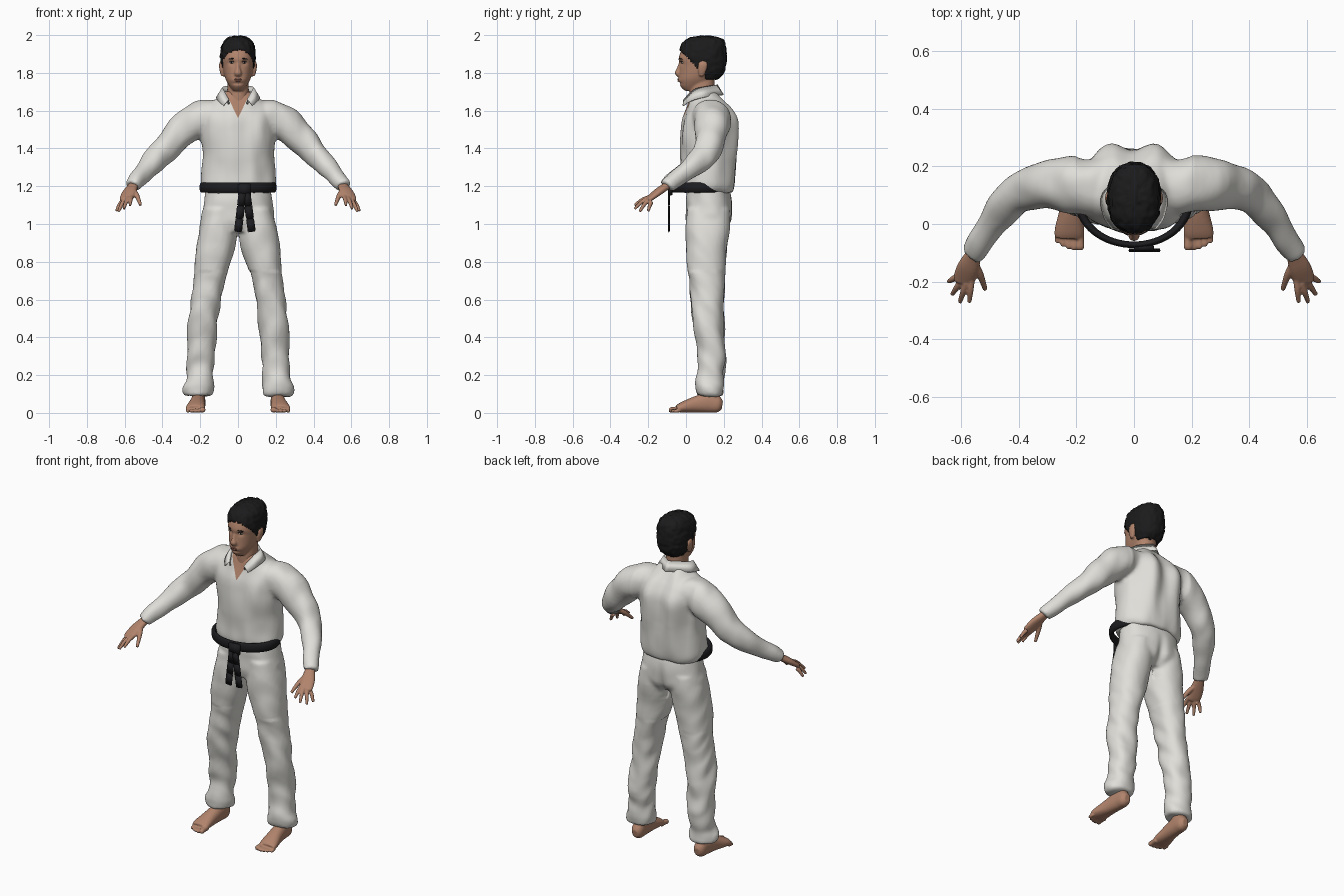
import bpy, bmesh, math, random
from mathutils import Vector, Matrix, noise

random.seed(4)
cube = bpy.data.objects.get("Cube")
if cube:
    bpy.data.objects.remove(cube, do_unlink=True)


def material(name, *rgb):
    m = bpy.data.materials.new(name)
    m.use_nodes = True
    m.diffuse_color = (*rgb, 1)
    m.node_tree.nodes["Principled BSDF"].inputs["Base Color"].default_value = (*rgb, 1)
    return m


CLOTH = material("white cloth", .74, .73, .69)
SKIN = material("warm skin", .44, .23, .15)
HAIR = material("black hair", .011, .011, .012)
BELT = material("black belt", .012, .012, .014)
LIPS = material("lips", .33, .14, .1)
EYE = material("eye white", .55, .5, .46)


def spline(rows, k):
    """Smooth curve through every row of numbers."""
    out = []
    for i in range(len(rows) - 1):
        p = [Vector(rows[min(max(i + d, 0), len(rows) - 1)]) for d in (-1, 0, 1, 2)]
        for j in range(k):
            t = j / k
            out.append(p[1] + (p[2] - p[0]) * t / 2
                       + (p[0] * 2 - p[1] * 5 + p[2] * 4 - p[3]) * t * t / 2
                       + (p[1] * 3 - p[0] - p[2] * 3 + p[3]) * t ** 3 / 2)
    return out + [Vector(rows[-1])]


def loft(bm, rows, s=1, along=False, n=28, k=4):
    """Closed body through rows (x, y, z, half width, half depth)."""
    rows = spline([(r[0] * s, *r[1:]) for r in rows], k)
    rings = []
    for i, r in enumerate(rows):
        c, side, up = Vector(r[:3]), Vector((1, 0, 0)), Vector((0, 1, 0))
        if along:
            t = Vector(rows[min(i + 1, len(rows) - 1)][:3]) - Vector(rows[max(i - 1, 0)][:3])
            side = t.cross((0, 0, 1)).normalized()
            up = side.cross(t).normalized()
        ring = []
        for j in range(n):
            a = math.tau * j / n
            ca, sa = math.cos(a), math.sin(a)
            ring.append(bm.verts.new(c + side * r[3] * math.copysign(abs(ca) ** .9, ca)
                                     + up * r[4] * math.copysign(abs(sa) ** .9, sa)))
        rings.append(ring)
    for a, b in zip(rings, rings[1:]):
        for j in range(n):
            bm.faces.new((a[j], a[j - 1], b[j - 1], b[j]))
    bm.faces.new(rings[0])
    bm.faces.new(rings[-1][::-1])


def make(name, bm, *mats):
    bmesh.ops.recalc_face_normals(bm, faces=bm.faces)
    for f in bm.faces:
        f.smooth = True
    me = bpy.data.meshes.new(name)
    bm.to_mesh(me)
    bm.free()
    for m in mats:
        me.materials.append(m)
    ob = bpy.data.objects.new(name, me)
    bpy.context.collection.objects.link(ob)
    return ob


def fuse(ob, voxel, smooth, shape=None):
    """Blend overlapping bodies into one skin, then shape its points."""
    mod = ob.modifiers.new("fuse", "REMESH")
    mod.mode, mod.voxel_size = "VOXEL", voxel
    mod = ob.modifiers.new("soften", "SMOOTH")
    mod.factor, mod.iterations = .5, smooth
    bpy.context.view_layer.update()
    me = bpy.data.meshes.new_from_object(ob.evaluated_get(bpy.context.evaluated_depsgraph_get()))
    ob.modifiers.clear()
    mats = list(ob.data.materials)
    ob.data = me
    me.materials.clear()
    for m in mats:
        me.materials.append(m)
    moves = [shape(v.co.copy(), v.normal.copy()) for v in me.vertices] if shape else []
    for v, d in zip(me.vertices, moves):
        v.co += d
    for p in me.polygons:
        p.use_smooth = True
        p.material_index = 0


# Shirt: torso and sleeves
bm = bmesh.new()
loft(bm, [(0, .115, 1.165, .18, .13), (0, .115, 1.2, .197, .142), (0, .12, 1.27, .192, .146),
          (0, .122, 1.37, .187, .15), (0, .122, 1.47, .2, .15), (0, .125, 1.55, .2, .142),
          (0, .12, 1.61, .175, .115), (0, .105, 1.665, .115, .085), (0, .095, 1.7, .07, .065)], n=40)
for s in (1, -1):
    loft(bm, [(.08, .125, 1.57, .09, .085), (.17, .135, 1.56, .1, .096), (.25, .14, 1.53, .096, .092),
              (.33, .128, 1.455, .078, .08), (.4, .108, 1.38, .066, .07), (.45, .06, 1.325, .06, .06),
              (.505, -.02, 1.265, .05, .05), (.55, -.085, 1.215, .042, .04),
              (.56, -.1, 1.2, .041, .039)], s, True)
shirt = make("shirt", bm, CLOTH, SKIN)


def shirt_folds(p, n):
    d = n * .01 * noise.noise(Vector((p.x * 13, p.y * 9, p.z * 6)))
    if p.y > .15 and abs(p.x) < .2:
        d.y -= .012 * math.cos(38 * p.x) * min(1, max(0, (p.z - 1.2) * 5)) * min(1, (p.y - .15) * 15)
    return d


fuse(shirt, .01, 6, shirt_folds)

# Open neckline, cut as clean edges and coloured as skin
bm = bmesh.new()
bm.from_mesh(shirt.data)
for s in (1, -1):
    bmesh.ops.bisect_plane(bm, geom=bm.verts[:] + bm.edges[:] + bm.faces[:],
                           plane_co=(0, 0, 1.56), plane_no=(s, 0, -.48))
for f in bm.faces:
    c = f.calc_center_median()
    f.material_index = int(c.y < .1 and abs(c.x) < .48 * (c.z - 1.56))
bm.to_mesh(shirt.data)
bm.free()

# Folded collar: inner, fold and outer edge from the front to the nape
inner = spline([(.045, -.005, 1.635), (.066, .04, 1.67), (.068, .1, 1.69), (0, .158, 1.7)], 6)
fold = spline([(.048, -.014, 1.66), (.077, .04, 1.712), (.076, .1, 1.728), (0, .168, 1.738)], 6)
outer = spline([(.078, -.018, 1.628), (.108, .03, 1.655), (.108, .11, 1.675), (0, .2, 1.685)], 6)
bm = bmesh.new()
rows = [[bm.verts.new(p) for p in row] for row in (inner, fold, outer)]
for a, b in zip(rows, rows[1:]):
    for i in range(len(a) - 1):
        bm.faces.new((a[i], a[i + 1], b[i + 1], b[i]))
collar = make("collar", bm, CLOTH)
collar.modifiers.new("mirror", "MIRROR").use_clip = True
collar.modifiers.new("thickness", "SOLIDIFY").thickness = .007

# Trousers: hips and legs
bm = bmesh.new()
loft(bm, [(0, .118, 1.195, .172, .11), (0, .122, 1.1, .183, .122), (0, .12, 1.02, .193, .122),
          (0, .11, .96, .14, .095)], n=40)
for s in (1, -1):
    loft(bm, [(.095, .118, 1.08, .085, .115), (.105, .114, .98, .1, .117), (.12, .108, .87, .103, .108),
              (.148, .11, .72, .085, .098), (.172, .112, .58, .078, .086), (.185, .12, .45, .077, .08),
              (.198, .137, .3, .074, .074), (.205, .13, .18, .074, .068), (.21, .128, .135, .083, .071),
              (.21, .128, .092, .077, .068)], s)


def trouser_folds(p, n):
    low = 1 if p.z < .75 else .4
    d = n * .014 * low * noise.noise(Vector((p.x * 9, p.y * 7, p.z * 11 + p.y * 10)))
    if p.y > .15 and p.z > .9:
        d.y -= .018 * math.exp(-(p.x / .025) ** 2) * min(1, max(0, (1.15 - p.z) * 8))
    return d


fuse(make("trousers", bm, CLOTH), .01, 5, trouser_folds)

# Head with neck, nose and ears
bm = bmesh.new()
loft(bm, [(0, .03, 1.705, .026, .036), (0, .04, 1.73, .045, .07), (0, .055, 1.765, .065, .093),
          (0, .075, 1.8, .076, .111), (0, .08, 1.84, .082, .114), (0, .083, 1.875, .085, .122),
          (0, .09, 1.92, .084, .115), (0, .095, 1.955, .072, .1), (0, .1, 1.98, .045, .065)], n=40)
loft(bm, [(0, .085, 1.58, .07, .06), (0, .083, 1.66, .06, .064), (0, .085, 1.72, .057, .065),
          (0, .09, 1.79, .055, .06)])
loft(bm, [(0, -.028, 1.855, .008, .01), (0, -.036, 1.825, .011, .013), (0, -.042, 1.798, .019, .018),
          (0, -.034, 1.78, .014, .011)])
for s in (1, -1):
    loft(bm, [(.082, .082, 1.782, .007, .012), (.088, .086, 1.815, .01, .022),
              (.09, .09, 1.845, .01, .024), (.086, .09, 1.865, .006, .012)], s)


def face_shape(p, n):
    if p.y > .03:
        return Vector()
    socket = math.exp(-((abs(p.x) - .034) / .018) ** 2 - ((p.z - 1.853) / .013) ** 2)
    mouth = math.exp(-(p.x / .028) ** 2 - ((p.z - 1.762) / .009) ** 2)
    crease = math.exp(-(p.x / .03) ** 2 - ((p.z - 1.744) / .006) ** 2)
    return Vector((0, .009 * socket - .006 * mouth + .005 * crease, 0))


head = make("head", bm, SKIN)
fuse(head, .005, 4, face_shape)


def on_face(name, x, z, size, mat, tilt=0):
    """Thin painted detail resting on the face."""
    bpy.context.view_layer.update()
    hit, loc, nor, _ = head.ray_cast(Vector((x, -1, z)), Vector((0, 1, 0)))
    bm = bmesh.new()
    bmesh.ops.create_uvsphere(bm, u_segments=16, v_segments=8, radius=1)
    turn = Matrix.Rotation(math.atan2(nor.x, -nor.y), 4, "Z") @ Matrix.Rotation(tilt, 4, "Y")
    bm.transform(Matrix.Translation(loc) @ turn @ Matrix.Diagonal((size[0], size[1], size[2], 1)))
    return make(name, bm, mat)


for s, label in ((1, "left"), (-1, "right")):
    on_face(label + "_eye", s * .034, 1.855, (.013, .003, .005), EYE)
    on_face(label + "_iris", s * .034, 1.855, (.0055, .0045, .005), HAIR)
    on_face(label + "_lash", s * .034, 1.861, (.015, .004, .002), HAIR)
    on_face(label + "_brow", s * .036, 1.874, (.019, .003, .0035), HAIR, s * .1)
on_face("upper_lip", 0, 1.766, (.021, .004, .0045), LIPS)
on_face("lower_lip", 0, 1.757, (.018, .004, .005), LIPS)

# Short cropped hair, trimmed along the hairline
bm = bmesh.new()
loft(bm, [(0, .1, 1.755, .052, .055), (0, .1, 1.8, .08, .1), (0, .098, 1.85, .09, .116),
          (0, .09, 1.9, .093, .124), (0, .092, 1.95, .084, .117), (0, .1, 1.98, .062, .09),
          (0, .1, 1.996, .02, .03)], n=72, k=6)
bm.normal_update()
for v in bm.verts:
    v.co += v.normal * (.006 * noise.noise(v.co * 45) + random.uniform(-.0015, .0015))
gone = [f for f in bm.faces if f.calc_center_median().z < 1.765
        or (f.calc_center_median().y < .1 and f.calc_center_median().z < 1.888 - f.calc_center_median().y)]
bmesh.ops.delete(bm, geom=gone, context="FACES")
hair = make("hair", bm, HAIR)
hair.modifiers.new("thickness", "SOLIDIFY").thickness = .014

# Hands
bm = bmesh.new()
knuckles = [(.564, -.195, 1.142), (.582, -.203, 1.136), (.6, -.198, 1.127), (.615, -.183, 1.117)]
tips = [(.572, -.272, 1.1), (.605, -.272, 1.08), (.632, -.245, 1.066), (.644, -.2, 1.068)]
for s in (1, -1):
    loft(bm, [(.54, -.07, 1.228, .028, .022), (.556, -.105, 1.2, .028, .02), (.575, -.15, 1.168, .038, .019),
              (.59, -.19, 1.137, .038, .015), (.594, -.205, 1.128, .03, .011)], s, True)
    for a, b in zip(knuckles, tips):
        mid = [(p + q) / 2 + d for p, q, d in zip(a, b, (0, 0, .006))]
        loft(bm, [(*a, .0115, .012), (*mid, .0105, .0105), (*b, .0075, .0075)], s, True, 12)
    loft(bm, [(.56, -.13, 1.185, .016, .014), (.535, -.175, 1.15, .013, .013),
              (.516, -.228, 1.1, .008, .008)], s, True, 12)
fuse(make("hands", bm, SKIN), .004, 3)

# Bare feet
bm = bmesh.new()
for s in (1, -1):
    loft(bm, [(.208, .192, .04, .018, .022), (.208, .17, .044, .034, .043), (.21, .12, .054, .038, .053),
              (.216, .05, .044, .042, .043), (.224, -.02, .029, .051, .028),
              (.226, -.048, .021, .049, .018)], s, True)
    loft(bm, [(.208, .135, .04, .034, .045), (.208, .135, .15, .036, .042)], s)
    for i in range(5):
        x, r = .188 + i * .0195, .016 if i == 0 else .0115 - i * .0005
        reach = -.08 + .004 * i * (i - 1) / 2
        loft(bm, [(x, -.03, r + .003, r, r), (x, reach + .02, r + .002, r * .9, r * .9),
                  (x, reach, r, r, r * .9), (x, reach - .011, r, r * .6, r * .5)], s, True, 12)
fuse(make("feet", bm, SKIN), .0045, 3)

# Belt loop, swept as a rounded flat profile
bm = bmesh.new()
ring = [bm.verts.new((.19 + .015 * math.cos(a), 0, .028 * math.sin(a)))
        for a in (math.tau * (i + .5) / 12 for i in range(12))]
edges = [bm.edges.new((ring[i - 1], ring[i])) for i in range(12)]
bmesh.ops.spin(bm, geom=ring + edges, cent=(0, 0, 0), axis=(0, 0, 1), angle=math.tau, steps=64)
bmesh.ops.remove_doubles(bm, verts=bm.verts, dist=.0005)
bm.transform(Matrix.Translation((0, .078, 1.193)) @ Matrix.Diagonal((1, .79, 1, 1)))
make("belt", bm, BELT)


def slab(name, centre, size, tilt=0):
    bm = bmesh.new()
    bmesh.ops.create_cube(bm, size=1)
    bm.transform(Matrix.Translation(centre) @ Matrix.Rotation(tilt, 4, "Y") @ Matrix.Diagonal((*size, 1)))
    bmesh.ops.bevel(bm, geom=bm.edges[:], offset=.004, segments=2, affect="EDGES")
    make(name, bm, BELT)


# Knot and hanging belt ends, each creased into three lengths
slab("belt_knot", (.035, -.083, 1.182), (.07, .022, .064))
for label, top, end in (("right", .024, 0), ("left", .045, .073)):
    for i in range(3):
        t = (i + .5) / 3
        slab(f"{label}_belt_end_{i + 1}", (top + (end - top) * t, -.091, 1.165 - .205 * t),
             (.042, .011, .072), math.atan2(top - end, .205))
